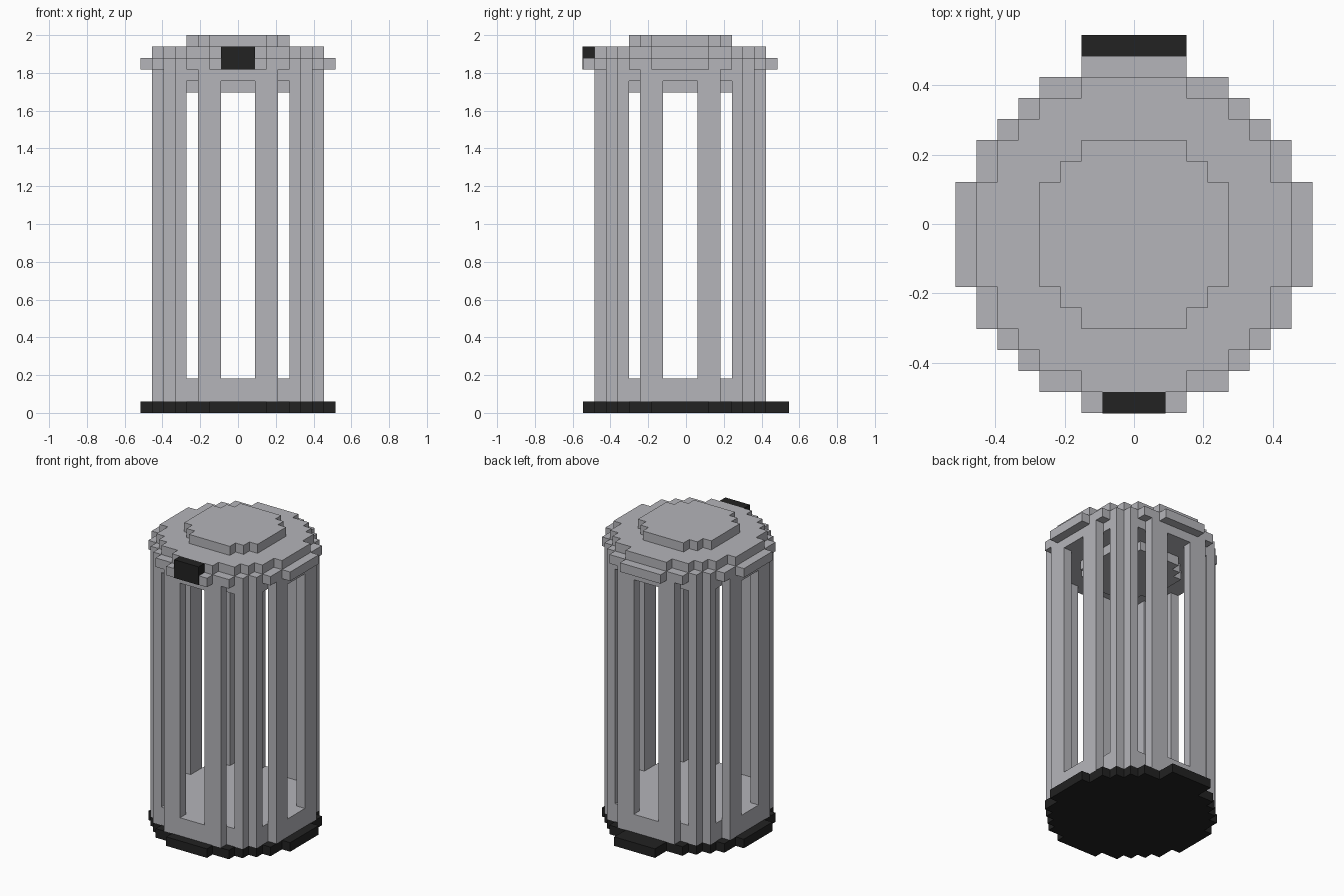
import bpy, bmesh

if "Cube" in bpy.data.objects:
    bpy.data.objects.remove(bpy.data.objects["Cube"], do_unlink=True)

U = 2 / 33          # one block
Y_SHIFT = -0.5      # round body sits half a block forward


def material(name, rgb):
    m = bpy.data.materials.new(name)
    m.use_nodes = True
    m.diffuse_color = (*rgb, 1)
    bsdf = next(n for n in m.node_tree.nodes if n.type == 'BSDF_PRINCIPLED')
    bsdf.inputs["Base Color"].default_value = (*rgb, 1)
    return m


GREY = material("light grey", (0.46, 0.46, 0.49))
BLACK = material("black", (0.016, 0.016, 0.016))


def stepped_disc(steps):
    """Closed blocky circle from one quarter's (half width, half depth) steps."""
    q = [steps[0]]
    for (px, _), (nx, ny) in zip(steps, steps[1:]):
        q += [(px, ny), (nx, ny)]
    r = q[::-1]
    return (q + [(x, -y) for x, y in r] + [(-x, -y) for x, y in q]
            + [(-x, y) for x, y in r])


def rect(x0, x1, y0, y1):
    return [(x0, y0), (x1, y0), (x1, y1), (x0, y1)]


def build(name, outlines, z0, z1, mat):
    """Extrude one or more outlines (in blocks) from z0 to z1."""
    bm = bmesh.new()
    for pts in outlines:
        face = bm.faces.new([bm.verts.new((x * U, (y + Y_SHIFT) * U, z0 * U))
                             for x, y in pts])
        ext = bmesh.ops.extrude_face_region(bm, geom=[face], use_keep_orig=True)
        top = [v for v in ext["geom"] if isinstance(v, bmesh.types.BMVert)]
        bmesh.ops.translate(bm, verts=top, vec=(0, 0, (z1 - z0) * U))
    bmesh.ops.recalc_face_normals(bm, faces=bm.faces)
    mesh = bpy.data.meshes.new(name)
    bm.to_mesh(mesh)
    bm.free()
    mesh.materials.append(mat)
    ob = bpy.data.objects.new(name, mesh)
    bpy.context.collection.objects.link(ob)
    return ob


rim = stepped_disc([(2.5, 8.5), (4.5, 7.5), (5.5, 6.5), (6.5, 5.5), (7.5, 4.5), (8.5, 2.5)])
wall = stepped_disc([(3.5, 7.5), (5.5, 6.5), (6.5, 5.5), (7.5, 3.5)])
cap = stepped_disc([(2.5, 7.5), (4.5, 6.5), (5.5, 5.5), (6.5, 4.5), (7.5, 2.5)])
knob = stepped_disc([(2.5, 4.5), (3.5, 3.5), (4.5, 2.5)])

# Black base with a tab at the back
build("base", [rim], 0, 1, BLACK)
build("base_back_tab", [rect(-2.5, 2.5, 8.5, 9.5)], 0, 1, BLACK)

# Floor and stacked lid
build("floor", [wall], 1, 3, GREY)
build("inner_ceiling_disc", [knob], 28, 29, GREY)
build("lid_lower", [wall], 29, 30, GREY)
build("lid_rim", [rim], 30, 31, GREY)
build("lid_upper", [cap], 31, 32, GREY)
build("lid_top_disc", [knob], 32, 33, GREY)

# Upright bars: window posts on the four sides, stepped posts at the corners
side_posts, corner_posts = [], []
for sx in (1, -1):
    for sy in (1, -1):
        def mirrored(pts):
            return [(x * sx, y * sy) for x, y in pts]
        side_posts += [mirrored(rect(1.5, 3.5, 6.5, 7.5)),
                       mirrored(rect(6.5, 7.5, 1.5, 3.5))]
        corner_posts += [mirrored(rect(4.5, 5.5, 5.5, 6.5)),
                         mirrored(rect(5.5, 6.5, 4.5, 5.5))]
build("side_posts", side_posts, 3, 29, GREY)
build("corner_posts", corner_posts, 3, 29, GREY)

# Black front latch, a hair proud of the rim
build("front_latch", [rect(-1.5, 1.5, -8.53, -7.5)], 29.98, 32, BLACK)
